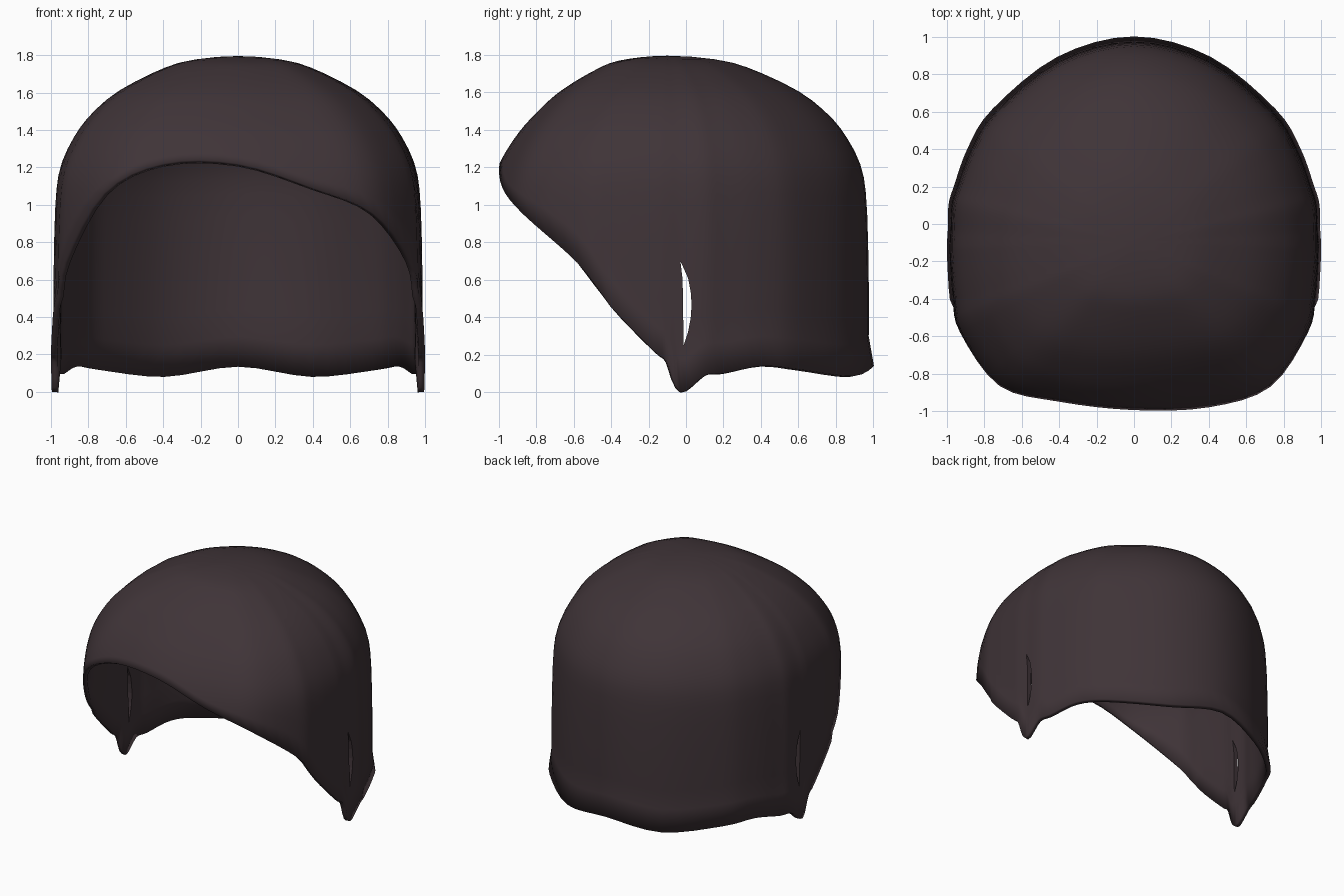
import bpy, bmesh
from math import sin, pi

if "Cube" in bpy.data.objects:
    bpy.data.objects.remove(bpy.data.objects["Cube"])

CY = -0.10          # y of the crown axis
ROWS, SUB = 22, 4

# Rim path: centre front, the two differing front sides, then the shared back
front = (0, -0.995, 1.22)
right_front = [(.40, -.98, 1.09), (.73, -.87, .95)]
left_front = [(.40, -.95, 1.22), (.72, -.865, 1.06)]
side = [(.93, -.58, .69), (.97, -.40, .46), (.985, -.17, .22), (.985, -.10, .16),
        (.98, -.03, 0), (.975, .10, .09), (.945, .20, .10), (.87, .40, .14),
        (.74, .60, .12), (.40, .87, .085)]
back = (0, .975, .14)
left = [(-x, y, z) for x, y, z in left_front + side]
rim = [front] + right_front + side + [back] + left[::-1]

# Crown profile: height, back radius factor, front radius factor
prof = [(1.795, 0, 0), (1.77, .27, .27), (1.71, .45, .43), (1.60, .66, .62),
        (1.48, .80, .76), (1.36, .89, .87), (1.20, .963, .97), (1.0, .99, 1.03),
        (.60, 1, 1.05), (.25, 1, 1.05), (-.1, 1, 1.05)]


def catmull(a, b, c, d, t):
    return [0.5 * (2*q + (r-p)*t + (2*p-5*q+4*r-s)*t*t + (3*q-p-3*r+s)*t**3)
            for p, q, r, s in zip(a, b, c, d)]


def profile(u):
    i = min(int(u), len(prof) - 2)
    before = prof[i-1] if i else (prof[1][0], -prof[1][1], -prof[1][2])
    after = prof[min(i+2, len(prof)-1)]
    return catmull(before, prof[i], prof[i+1], after, u - i)


def height_to_u(z):
    lo, hi = 0, len(prof) - 1
    for _ in range(30):
        mid = (lo + hi) / 2
        lo, hi = (mid, hi) if profile(mid)[0] > z else (lo, mid)
    return lo


def radius(u, w):
    _, b, f = profile(u)
    return b + (f - b) * w


# Shell: one column of points from crown to rim for each rim sample
bm = bmesh.new()
apex = bm.verts.new((0, CY, prof[0][0]))
columns, n = [], len(rim)
for i in range(n):
    for s in range(SUB):
        x, y, z = catmull(rim[i-1], rim[i], rim[(i+1) % n], rim[(i+2) % n], s / SUB)
        z = max(z, 0)
        dx, dy = x, y - CY
        w = max(0, -dy / (dx*dx + dy*dy) ** .5) ** 2
        u_end = height_to_u(z)
        col = []
        for k in range(1, ROWS + 1):
            u = u_end * k / ROWS
            f = radius(u, w) / radius(u_end, w)
            if k == ROWS and z < .5:          # slight flare at the hem
                f += .015 + .01 * max(0, dy)
            col.append(bm.verts.new((dx*f, CY + dy*f, z if k == ROWS else profile(u)[0])))
        columns.append(col)
for a, b in zip(columns, columns[1:] + columns[:1]):
    bm.faces.new((apex, a[0], b[0]))
    for k in range(ROWS - 1):
        bm.faces.new((a[k], a[k+1], b[k+1], b[k]))
bm.normal_update()
if apex.normal.z < 0:
    bmesh.ops.reverse_faces(bm, faces=bm.faces[:])
mesh = bpy.data.meshes.new("cap_shell")
bm.to_mesh(mesh)
bm.free()
shell = bpy.data.objects.new("cap_shell", mesh)
bpy.context.collection.objects.link(shell)

mat = bpy.data.materials.new("dark_cloth")
mat.diffuse_color = (.05, .034, .039, 1)
mat.use_nodes = True
mat.node_tree.nodes["Principled BSDF"].inputs["Base Color"].default_value = mat.diffuse_color
mesh.materials.append(mat)

# Ear slit cutter: straight front edge, bowed back edge
bm = bmesh.new()
outline = [(-.03, .70), (-.018, .60), (-.015, .40), (-.012, .25)]
outline += [(-.008 + .038 * sin(pi*t/6), .25 + .43*t/6) for t in range(1, 6)]
face = bm.faces.new([bm.verts.new((-1.3, y, z)) for y, z in outline])
ext = bmesh.ops.extrude_face_region(bm, geom=[face])["geom"]
bmesh.ops.translate(bm, vec=(2.6, 0, 0),
                    verts=[v for v in ext if isinstance(v, bmesh.types.BMVert)])
bmesh.ops.recalc_face_normals(bm, faces=bm.faces[:])
cmesh = bpy.data.meshes.new("slit_cutter")
bm.to_mesh(cmesh)
bm.free()
cutter = bpy.data.objects.new("slit_cutter", cmesh)
bpy.context.collection.objects.link(cutter)
cutter.hide_render = True
cutter.hide_set(True)

# Thickness and slits
solid = shell.modifiers.new("thickness", 'SOLIDIFY')
solid.thickness = .035
solid.offset = -1
cut = shell.modifiers.new("ear_slits", 'BOOLEAN')
cut.operation = 'DIFFERENCE'
cut.object = cutter
cut.solver = 'EXACT'

bpy.context.view_layer.objects.active = shell
shell.select_set(True)
bpy.ops.object.shade_smooth_by_angle(angle=.8)
